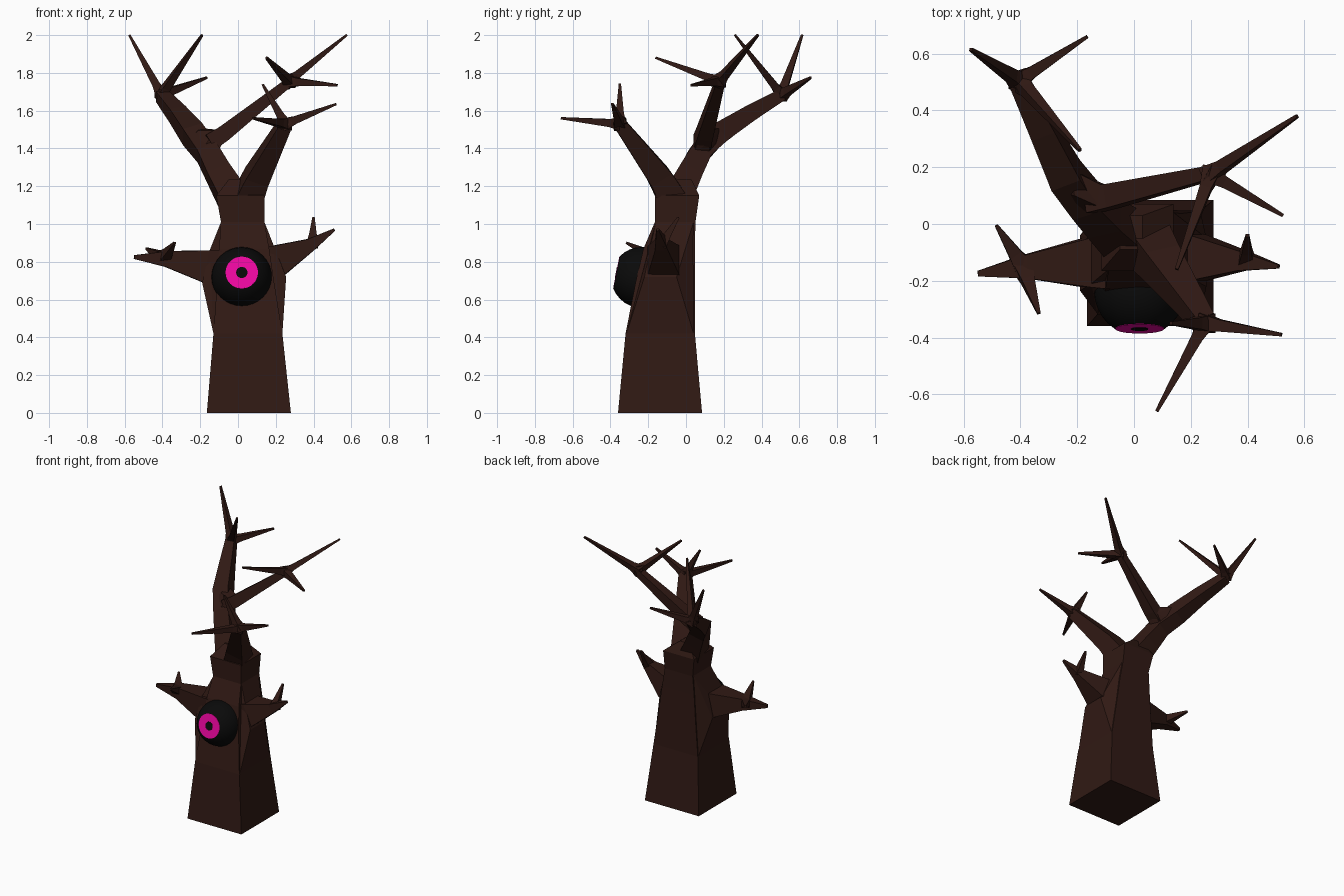
import bpy, bmesh, math
from mathutils import Vector, Matrix

if "Cube" in bpy.data.objects:
    bpy.data.objects.remove(bpy.data.objects["Cube"])


def material(name, rgb):
    m = bpy.data.materials.new(name)
    m.diffuse_color = (*rgb, 1)
    m.use_nodes = True
    m.node_tree.nodes["Principled BSDF"].inputs["Base Color"].default_value = m.diffuse_color
    return m


BARK = material("bark", (0.030, 0.010, 0.007))
BLACK = material("black", (0.003, 0.003, 0.003))
PINK = material("pink", (0.87, 0.002, 0.36))


def finish(name, bm, mat):
    bmesh.ops.recalc_face_normals(bm, faces=bm.faces)
    me = bpy.data.meshes.new(name)
    bm.to_mesh(me)
    bm.free()
    me.materials.append(mat)
    ob = bpy.data.objects.new(name, me)
    bpy.context.collection.objects.link(ob)
    return ob


def loft(name, rings, mat=BARK):
    """Skin a list of four-point rings and cap both ends."""
    bm = bmesh.new()
    vs = [[bm.verts.new(p) for p in ring] for ring in rings]
    for a, b in zip(vs, vs[1:]):
        for i in range(4):
            j = (i + 1) % 4
            bm.faces.new((a[i], a[j], b[j], b[i]))
    bm.faces.new(vs[0][::-1])
    bm.faces.new(vs[-1])
    return finish(name, bm, mat)


def hull(name, pts):
    """Convex faceted block around a few points."""
    bm = bmesh.new()
    for p in pts:
        bm.verts.new(p)
    res = bmesh.ops.convex_hull(bm, input=bm.verts[:])
    loose = [v for v in bm.verts if not v.link_faces]
    bmesh.ops.delete(bm, geom=loose, context='VERTS')
    return finish(name, bm, BARK)


def limb(name, path):
    """Square tapered limb along (x, y, z, half width) points."""
    pts = [Vector(p[:3]) for p in path]
    d = pts[-1] - pts[0]
    axis = min(range(3), key=lambda i: abs(d[i]))
    ref = Vector([float(i == axis) for i in range(3)])
    rings = []
    for i, p in enumerate(pts):
        t = Vector()
        if i > 0:
            t += (p - pts[i - 1]).normalized()
        if i < len(pts) - 1:
            t += (pts[i + 1] - p).normalized()
        u = ref.cross(t).normalized()
        v = t.cross(u).normalized()
        r = path[i][3]
        rings.append([p + u * a * r + v * b * r
                      for a, b in ((-1, -1), (1, -1), (1, 1), (-1, 1))])
    return loft(name, rings)


def twigs(name, knot, tips, r=0.034):
    """Thin spikes fanning out from a knot."""
    k = Vector(knot)
    for i, tip in enumerate(tips):
        e = Vector(tip)
        s = k - (e - k).normalized() * 0.015
        m = k + (e - k).normalized() * 0.055
        limb(f"{name}_{i + 1}", [(*s, r), (*m, r * 0.62), (*e, 0.006)])


# Trunk: z, x min, x max, y min, y max
sections = [(0, -0.165, 0.28, -0.36, 0.085), (0.42, -0.13, 0.235, -0.32, 0.047),
            (0.70, -0.11, 0.19, -0.265, 0.047), (0.87, -0.10, 0.165, -0.225, 0.047),
            (1.01, -0.09, 0.14, -0.165, 0.05), (1.15, -0.115, 0.14, -0.165, 0.07),
            (1.235, -0.05, 0.03, -0.09, 0.03)]
loft("trunk", [[(a, c, z), (b, c, z), (b, d, z), (a, d, z)]
               for z, a, b, c, d in sections])

# Shoulders flaring from the trunk sides into the arms
hull("left_shoulder", [(-0.13, -0.315, 0.42), (-0.13, 0.04, 0.42), (-0.09, -0.16, 1.01),
                       (-0.09, 0.04, 1.01), (-0.19, -0.235, 0.69), (-0.19, -0.04, 0.69),
                       (-0.15, -0.21, 0.86), (-0.15, -0.05, 0.86),
                       (0.03, -0.2, 0.7), (0.03, 0.0, 0.7)])
hull("right_shoulder", [(0.235, -0.315, 0.42), (0.235, 0.04, 0.42), (0.14, -0.16, 1.01),
                        (0.14, 0.04, 1.01), (0.255, -0.22, 0.72), (0.255, -0.05, 0.72),
                        (0.185, -0.19, 0.885), (0.185, -0.03, 0.885),
                        (0.05, -0.2, 0.7), (0.05, 0.0, 0.7)])

# Main branches
limb("back_stem", [(-0.03, -0.045, 1.14, 0.075), (-0.105, 0.02, 1.27, 0.064),
                   (-0.165, 0.075, 1.38, 0.056), (-0.24, 0.17, 1.475, 0.056),
                   (-0.32, 0.33, 1.58, 0.044), (-0.405, 0.50, 1.68, 0.032)])
hull("back_knot", [(-0.20, 0.03, 1.38), (-0.115, 0.04, 1.37), (-0.08, 0.06, 1.43),
                   (-0.08, 0.13, 1.44), (-0.12, 0.06, 1.495), (-0.12, 0.14, 1.50),
                   (-0.21, 0.10, 1.495), (-0.22, 0.19, 1.51), (-0.26, 0.11, 1.45),
                   (-0.21, 0.18, 1.41), (-0.14, 0.12, 1.36)])
limb("back_right_branch", [(-0.15, 0.085, 1.435), (-0.08, 0.098, 1.475), (0.27, 0.18, 1.75)]
     and [(-0.15, 0.085, 1.43, 0.046), (-0.08, 0.098, 1.475, 0.042), (0.27, 0.18, 1.75, 0.024)])
limb("front_right_branch", [(0.05, -0.07, 1.13, 0.075), (0.10, -0.14, 1.25, 0.063),
                            (0.25, -0.35, 1.53, 0.034)])

# Twigs at the branch ends
twigs("back_left_twig", (-0.405, 0.505, 1.685),
      [(-0.575, 0.615, 2.0), (-0.19, 0.26, 2.0), (-0.165, 0.66, 1.775)])
twigs("back_right_twig", (0.27, 0.175, 1.755),
      [(0.575, 0.38, 2.0), (0.525, 0.03, 1.735), (0.15, -0.16, 1.88)])
twigs("front_right_twig", (0.25, -0.35, 1.53),
      [(0.52, -0.39, 1.635), (0.13, -0.35, 1.74), (0.08, -0.66, 1.56)])

# Arms and fingers
limb("left_arm", [(-0.10, -0.135, 0.765, 0.095), (-0.17, -0.137, 0.775, 0.086),
                  (-0.38, -0.15, 0.815, 0.042), (-0.55, -0.175, 0.825, 0.010)])
limb("right_arm", [(0.15, -0.115, 0.785, 0.09), (0.22, -0.12, 0.81, 0.082),
                   (0.385, -0.13, 0.89, 0.034), (0.51, -0.15, 0.97, 0.007)])
twigs("left_finger", (-0.39, -0.15, 0.82),
      [(-0.485, -0.005, 0.87), (-0.335, -0.315, 0.90)], 0.038)
twigs("right_finger", (0.395, -0.125, 0.90), [(0.40, -0.04, 1.035)], 0.03)

# Eye: ball cut flat on its tilted front
C = Vector((0.02, -0.235, 0.717))
N = Vector((0, -0.98, 0.19)).normalized()
CUT = 0.135
turn = N.to_track_quat('Z', 'Y').to_matrix().to_4x4()
bm = bmesh.new()
bmesh.ops.create_uvsphere(bm, u_segments=32, v_segments=16, radius=0.161)
cut = bmesh.ops.bisect_plane(bm, geom=bm.verts[:] + bm.edges[:] + bm.faces[:],
                             plane_co=(0, 0, CUT), plane_no=(0, 0, 1), clear_outer=True)
bmesh.ops.contextual_create(
    bm, geom=[e for e in cut["geom_cut"] if isinstance(e, bmesh.types.BMEdge)])
bm.transform(Matrix.Translation(C) @ turn)
eye = finish("eyeball", bm, BLACK)
bpy.context.view_layer.objects.active = eye
eye.select_set(True)
bpy.ops.object.shade_smooth_by_angle(angle=math.radians(25))

# Iris and pupil discs on the flat front
for name, r, lift, mat in (("iris", 0.086, 0.002, PINK), ("pupil", 0.03, 0.004, BLACK)):
    bm = bmesh.new()
    bmesh.ops.create_cone(bm, cap_ends=True, segments=32, radius1=r, radius2=r, depth=0.004)
    bm.transform(Matrix.Translation(C + N * (CUT + lift - 0.002)) @ turn)
    finish(name, bm, mat)
